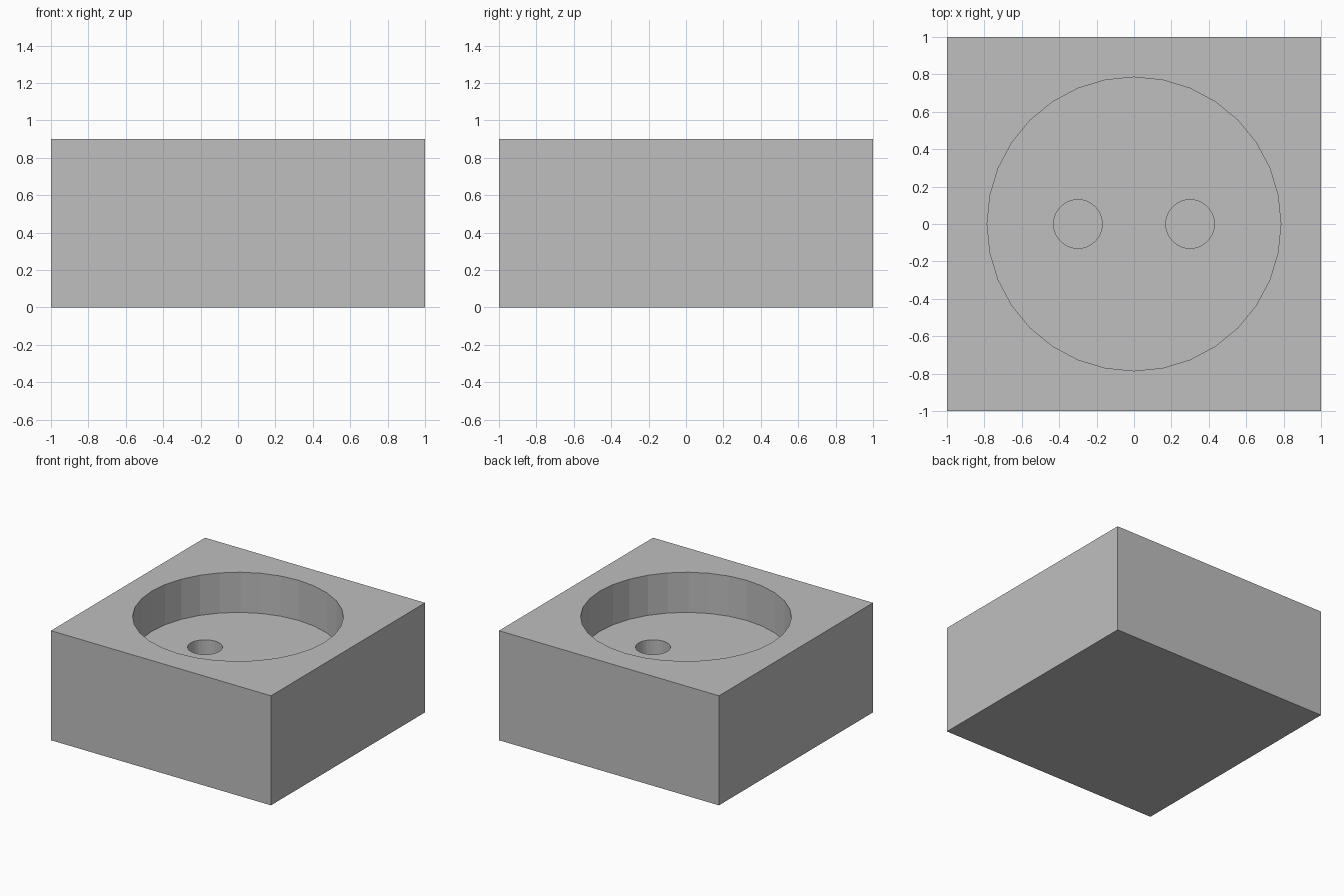
import bpy

cube = bpy.data.objects.get("Cube")
if cube:
    bpy.data.objects.remove(cube, do_unlink=True)

HEIGHT = 0.9
FLOOR_Z = 0.57
HOLE_Z = 0.25

# Single plain grey
grey = bpy.data.materials.new("light_grey")
grey.use_nodes = True
colour = (0.52, 0.52, 0.52, 1)
grey.diffuse_color = colour
grey.node_tree.nodes["Principled BSDF"].inputs["Base Color"].default_value = colour

# Square block
bpy.ops.mesh.primitive_cube_add(size=1, location=(0, 0, HEIGHT / 2))
block = bpy.context.object
block.name = "socket_block"
block.scale = (2, 2, HEIGHT)
bpy.ops.object.transform_apply(location=True, rotation=False, scale=True)
block.data.materials.append(grey)


def bore(name, x, radius, bottom, top):
    """Cut a round blind hole into the block."""
    bpy.ops.mesh.primitive_cylinder_add(
        vertices=32, radius=radius, depth=top - bottom,
        location=(x, 0, (top + bottom) / 2))
    cutter = bpy.context.object
    cutter.name = name
    cutter.hide_render = True
    cutter.data.materials.append(grey)
    cut = block.modifiers.new(name, "BOOLEAN")
    cut.operation = "DIFFERENCE"
    cut.solver = "EXACT"
    cut.object = cutter
    bpy.context.view_layer.objects.active = block
    bpy.ops.object.modifier_apply(modifier=cut.name)
    bpy.data.objects.remove(cutter, do_unlink=True)


# Round recess, then the two pin holes in its floor
bore("recess_cutter", 0, 0.785, FLOOR_Z, HEIGHT + 0.2)
for side, x in (("left", 0.3), ("right", -0.3)):
    bore(side + "_pin_hole_cutter", x, 0.13, HOLE_Z, FLOOR_Z + 0.1)
